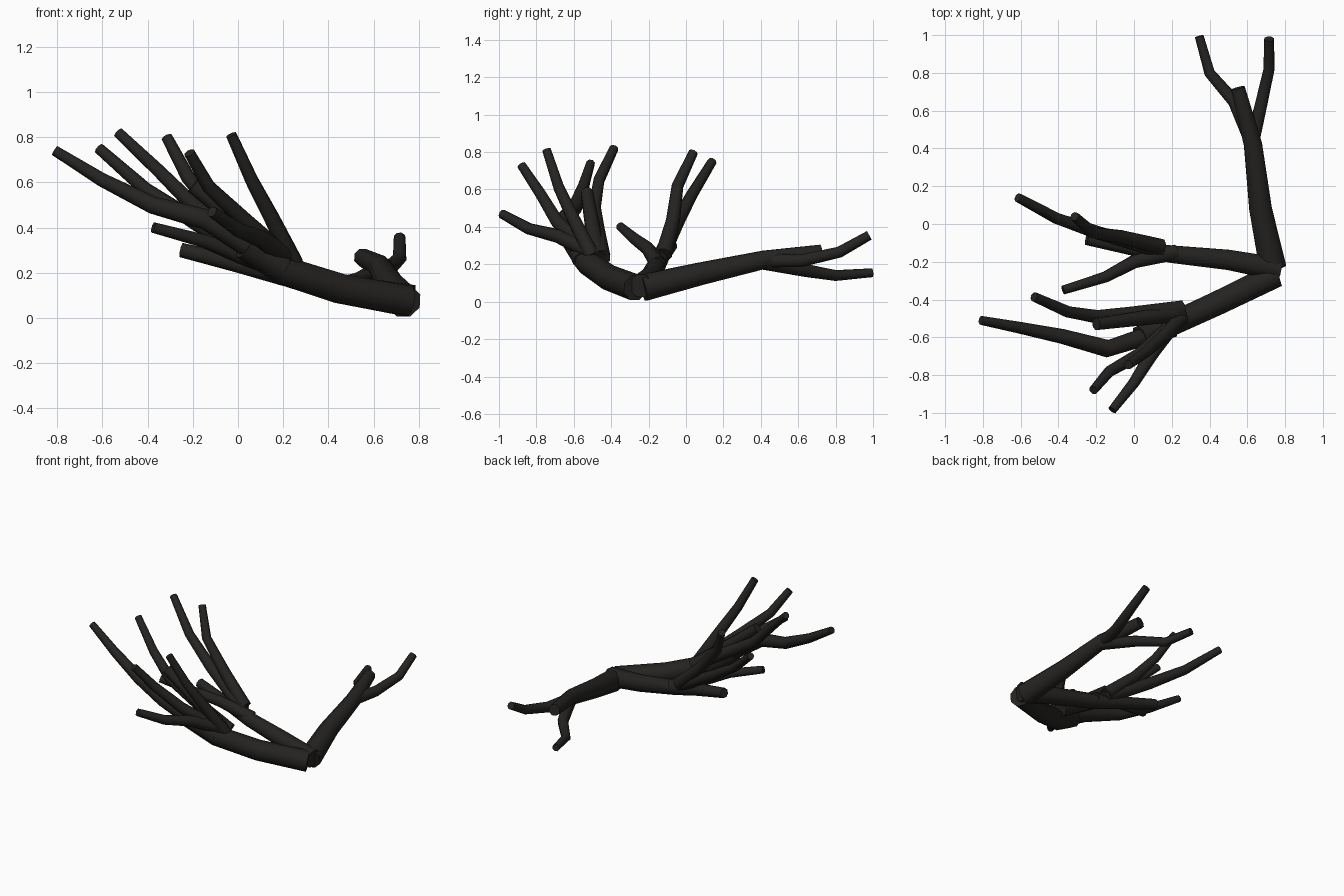
import bpy, bmesh, math
from mathutils import Vector

if "Cube" in bpy.data.objects:
    bpy.data.objects.remove(bpy.data.objects["Cube"])

bark = bpy.data.materials.new("dark_bark")
bark.diffuse_color = (0.018, 0.017, 0.015, 1)
bark.use_nodes = True
bark.node_tree.nodes["Principled BSDF"].inputs["Base Color"].default_value = bark.diffuse_color
SIDES = 8


def limb(name, points, r0, r1):
    """Tapered, capped tube along a bent path."""
    pts = [Vector(p) for p in points]
    n = len(pts)
    bm = bmesh.new()
    rings = []
    side = None
    for i, p in enumerate(pts):
        d = Vector()
        if i > 0:
            d += (p - pts[i - 1]).normalized()
        if i < n - 1:
            d += (pts[i + 1] - p).normalized()
        d.normalize()
        if side is None:
            side = d.cross(Vector((0, 0, 1)))
        side = (side - d * side.dot(d)).normalized()
        up = side.cross(d)
        r = r0 + (r1 - r0) * i / (n - 1)
        ring = []
        for k in range(SIDES):
            a = 2 * math.pi * (k + 0.5) / SIDES
            ring.append(bm.verts.new(p + r * (side * math.cos(a) + up * math.sin(a))))
        rings.append(ring)
    for a, b in zip(rings, rings[1:]):
        for k in range(SIDES):
            j = (k + 1) % SIDES
            bm.faces.new((a[k], a[j], b[j], b[k])).smooth = True
    bm.faces.new(rings[0])
    bm.faces.new(rings[-1])
    bmesh.ops.recalc_face_normals(bm, faces=bm.faces)
    # Keep the cut ends crisp
    for e in bm.edges:
        e.smooth = all(f.smooth for f in e.link_faces)
    me = bpy.data.meshes.new(name)
    bm.to_mesh(me)
    bm.free()
    me.materials.append(bark)
    bpy.context.collection.objects.link(bpy.data.objects.new(name, me))


# Back branch with its two twigs
limb("back_branch", [(.735, -.23, .075), (.67, .08, .15), (.63, .42, .225), (.55, .72, .268)], .077, .04)
limb("back_twig_low", [(.63, .42, .21), (.53, .65, .165), (.40, .80, .14), (.345, .995, .155)], .042, .025)
limb("back_twig_high", [(.63, .45, .22), (.67, .62, .22), (.715, .82, .265), (.715, .98, .355)], .04, .027)

# Middle branch with its three twigs
limb("middle_branch", [(.77, -.24, .085), (.50, -.19, .13), (.20, -.16, .19), (0, -.13, .24), (-.25, -.08, .30)], .066, .034)
limb("middle_twig_tall", [(.14, -.12, .25), (-.06, -.07, .43), (-.22, -.045, .62), (-.315, .04, .80)], .045, .025)
limb("middle_twig_far", [(.14, -.14, .23), (-.18, -.05, .42), (-.41, .03, .57), (-.615, .14, .75)], .045, .025)
limb("middle_twig_near", [(.22, -.15, .20), (0, -.20, .28), (-.15, -.28, .34), (-.375, -.35, .40)], .044, .025)

# Front branch, running on into its long tip
limb("front_branch", [(.75, -.27, .075), (.45, -.415, .13), (.20, -.53, .21), (.03, -.60, .32)], .072, .064)
limb("front_branch_tip", [(.20, -.55, .22), (-.14, -.66, .435), (-.38, -.595, .50), (-.60, -.55, .61), (-.81, -.51, .74)], .056, .024)

# Twigs on the front branch
limb("front_twig_inner", [(.25, -.45, .235), (0, -.475, .38), (-.20, -.49, .50), (-.35, -.465, .65), (-.53, -.385, .82)], .048, .025)
limb("front_twig_stub", [(.25, -.47, .23), (.03, -.50, .40), (-.20, -.53, .585)], .048, .034)
limb("front_twig_upright", [(.25, -.50, .24), (.15, -.60, .44), (.06, -.68, .61), (-.03, -.745, .81)], .042, .025)
limb("front_twig_slanted", [(.23, -.51, .25), (.03, -.69, .43), (-.13, -.78, .58), (-.215, -.88, .73)], .042, .025)
limb("front_twig_outer", [(.23, -.50, .26), (.10, -.68, .35), (0, -.84, .39), (-.115, -.985, .47)], .045, .025)
